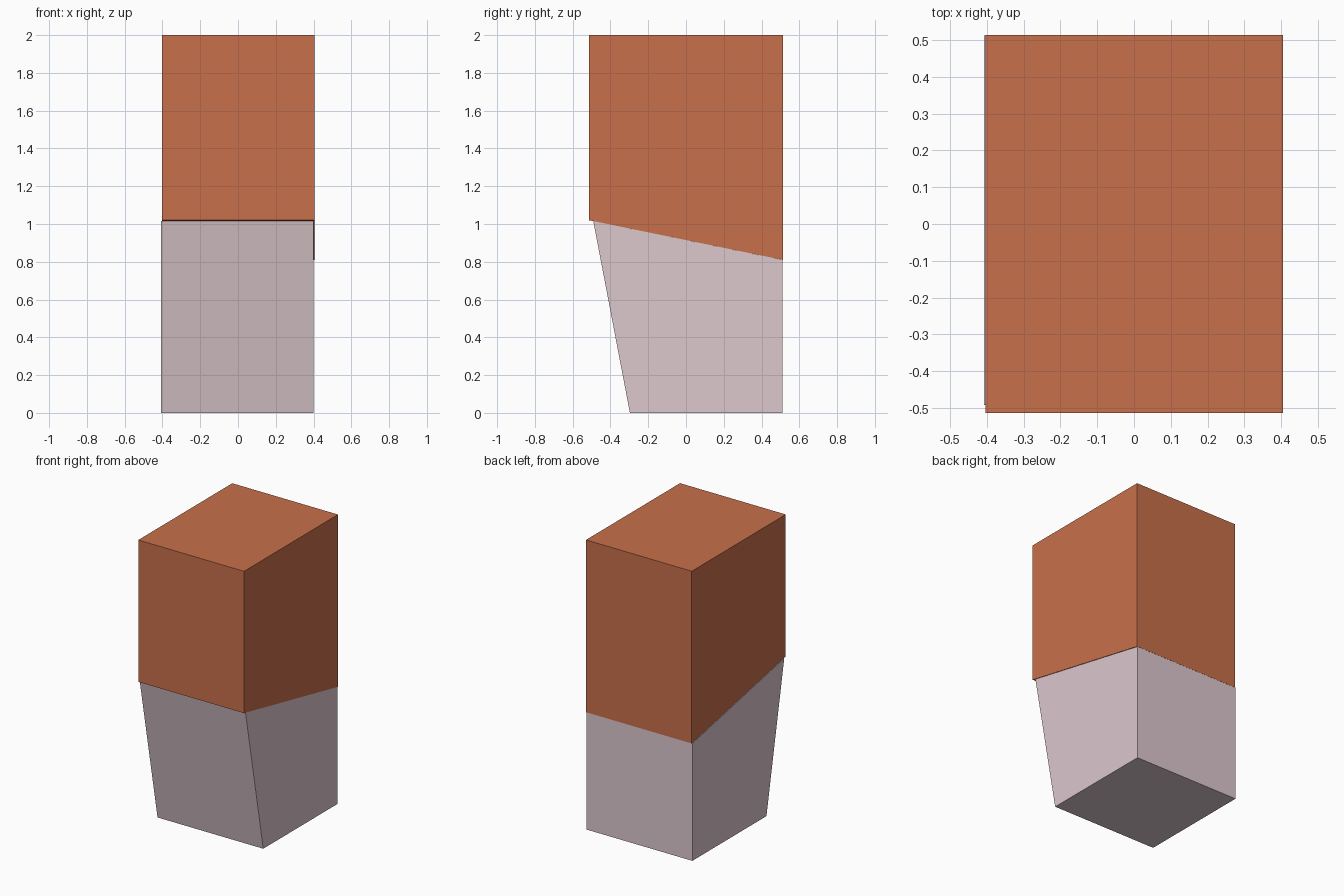
import bpy, bmesh

if "Cube" in bpy.data.objects:
    bpy.data.objects.remove(bpy.data.objects["Cube"])


def prism(name, profile, x0, x1, color):
    """Closed block: a side profile in (y, z) extruded along x."""
    bm = bmesh.new()
    face = bm.faces.new([bm.verts.new((x0, y, z)) for y, z in profile])
    ext = bmesh.ops.extrude_face_region(bm, geom=[face], use_keep_orig=True)
    moved = [g for g in ext["geom"] if isinstance(g, bmesh.types.BMVert)]
    bmesh.ops.translate(bm, verts=moved, vec=(x1 - x0, 0, 0))
    bmesh.ops.recalc_face_normals(bm, faces=bm.faces)
    mesh = bpy.data.meshes.new(name)
    bm.to_mesh(mesh)
    bm.free()
    mat = bpy.data.materials.new(name + "_color")
    mat.diffuse_color = color
    mat.use_nodes = True
    mat.node_tree.nodes["Principled BSDF"].inputs["Base Color"].default_value = mat.diffuse_color
    mesh.materials.append(mat)
    obj = bpy.data.objects.new(name, mesh)
    bpy.context.collection.objects.link(obj)
    return obj


# Upper block with a slanted underside
prism("upper_block", [(-0.513, 1.02), (0.513, 0.81), (0.513, 2.0), (-0.513, 2.0)],
      -0.403, 0.405, (0.58, 0.162, 0.07, 1))

# Lower block with a leaning front, set slightly to the left
prism("lower_block", [(-0.297, 0.0), (0.512, 0.0), (0.512, 0.81), (-0.491, 1.0155)],
      -0.407, 0.401, (0.716, 0.578, 0.617, 1))
